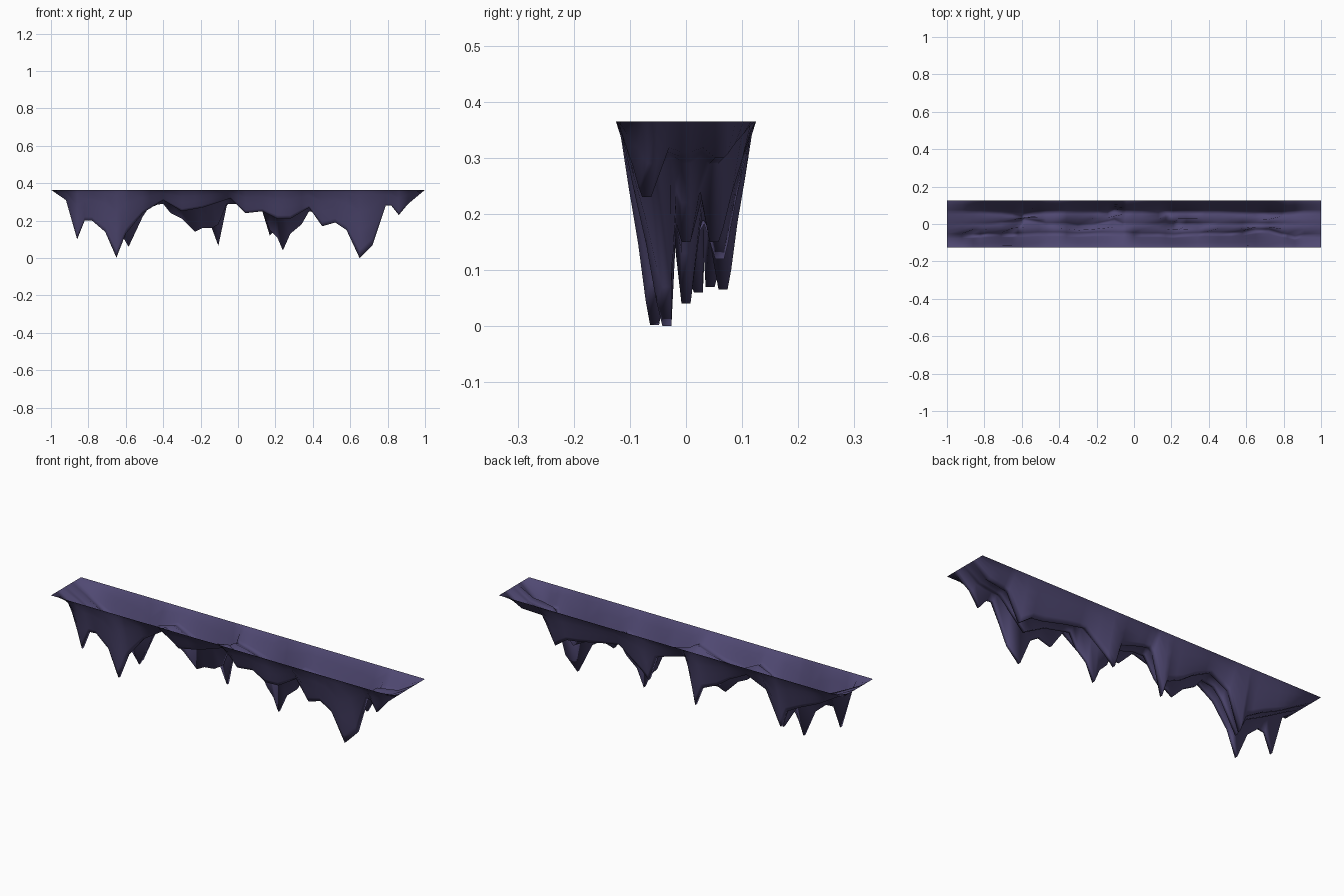
import bpy, bmesh

TOP, HALF_Y, TIP = 0.365, 0.125, 0.008

# ridge lines of the hanging rock: (x, y, z of lower edge)
front = [(-1, -.06, .365), (-.92, -.06, .31), (-.86, -.06, .10), (-.82, -.06, .20), (-.78, -.055, .20),
         (-.71, -.055, .14), (-.65, -.056, .002), (-.60, -.055, .13), (-.51, -.05, .24), (-.40, -.05, .31),
         (-.30, -.055, .25), (-.19, -.05, .27), (-.04, -.05, .32), (.04, -.055, .24), (.13, -.055, .25),
         (.21, -.06, .21), (.28, -.055, .21), (.38, -.05, .27), (.45, -.05, .17), (.52, -.05, .19),
         (.58, -.045, .15), (.65, -.034, 0), (.72, -.034, .07), (.79, -.055, .28), (.82, -.06, .28),
         (.86, -.07, .23), (.91, -.06, .29), (1, -.06, .365)]
middle = [(-1, 0, .365), (-.92, 0, .32), (-.78, 0, .24), (-.65, .01, .17), (-.62, .015, .12), (-.585, .022, .06),
          (-.51, .01, .22), (-.47, 0, .28), (-.40, 0, .29), (-.36, 0, .24), (-.30, -.01, .21),
          (-.23, -.005, .14), (-.19, 0, .16), (-.14, .01, .16), (-.105, .02, .18), (-.06, 0, .29),
          (0, 0, .29), (.13, 0, .25), (.17, .005, .15), (.21, 0, .11), (.24, 0, .04), (.28, 0, .13),
          (.34, 0, .18), (.38, 0, .25), (.52, 0, .22), (.65, 0, .15), (.79, 0, .29), (.91, 0, .31), (1, 0, .365)]
back = [(-1, .06, .365), (-.92, .06, .32), (-.82, .06, .26), (-.71, .055, .21), (-.62, .045, .16),
        (-.585, .043, .07), (-.51, .055, .25), (-.40, .06, .30), (-.30, .06, .25), (-.23, .06, .20),
        (-.14, .06, .16), (-.105, .066, .065), (-.06, .06, .28), (-.04, .06, .30), (.04, .06, .28),
        (.13, .06, .25), (.17, .06, .12), (.21, .06, .16), (.34, .06, .26), (.45, .06, .24), (.58, .055, .21),
        (.65, .055, .20), (.72, .05, .15), (.79, .05, .29), (.91, .06, .30), (1, .06, .365)]
WALL = [(0, 0), (.15, .08), (.38, .33), (.65, .60), (.87, .88)]


def sample(ridge, x):
    for a, b in zip(ridge, ridge[1:]):
        if x <= b[0]:
            t = (x - a[0]) / (b[0] - a[0])
            return a[1] + t * (b[1] - a[1]), TOP - a[2] - t * (b[2] - a[2])


def column(x):
    """cross-section from front rim, over three blunt ridges, to back rim"""
    f, m, b = (sample(r, x) for r in (front, middle, back))

    def wall(ridge, rim):
        side = TIP if rim > 0 else -TIP
        return [(rim + t * (ridge[0] + side - rim), d * ridge[1]) for t, d in WALL]

    def tip(p):
        return [(p[0] - TIP, p[1]), (p[0] + TIP, p[1])]

    def valley(p, q):
        return [((p[0] + q[0]) / 2, .85 * min(p[1], q[1]))]
    pts = (wall(f, -HALF_Y) + tip(f) + valley(f, m) + tip(m) + valley(m, b)
           + tip(b) + wall(b, HALF_Y)[::-1])
    return [(x, y, TOP - d) for y, d in pts]


# open-topped sheet of stalactites
bm = bmesh.new()
xs = sorted({p[0] for r in (front, middle, back) for p in r})
cols = [[bm.verts.new(p) for p in column(x)] for x in xs]
for c, d in zip(cols, cols[1:]):
    for i in range(len(c) - 1):
        bm.faces.new((c[i], c[i + 1], d[i + 1], d[i]))
mesh = bpy.data.meshes.new("hanging_rock")
bm.to_mesh(mesh)
bm.free()
obj = bpy.data.objects.new("hanging_rock", mesh)
bpy.context.collection.objects.link(obj)
mesh.polygons.foreach_set("use_smooth", [True] * len(mesh.polygons))

# dark violet stone
mat = bpy.data.materials.new("violet_stone")
mat.diffuse_color = (.08, .066, .17, 1)
mesh.materials.append(mat)
